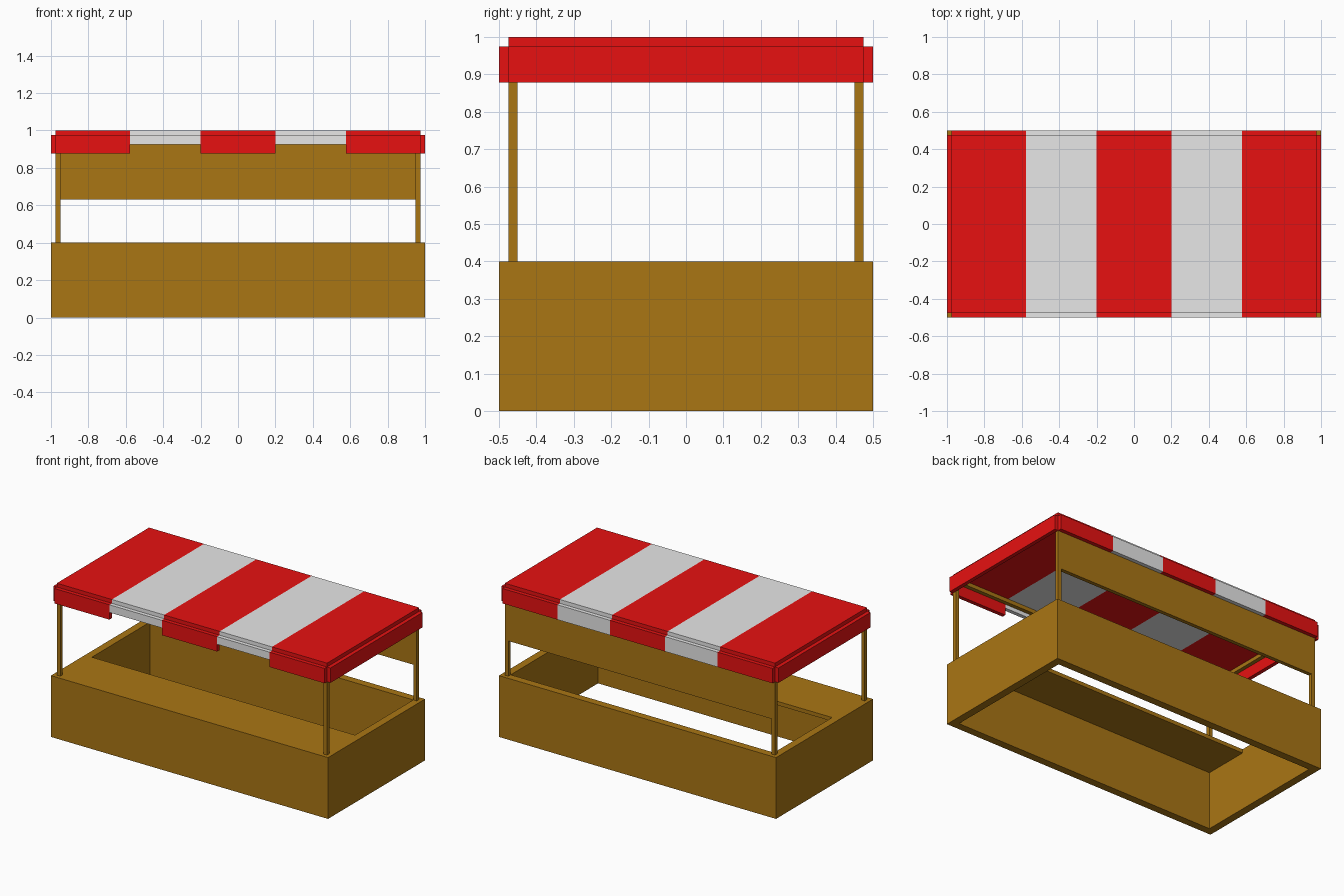
import bpy
import bmesh

cube = bpy.data.objects.get("Cube")
if cube:
    bpy.data.objects.remove(cube, do_unlink=True)


def material(name, rgb):
    m = bpy.data.materials.new(name)
    m.use_nodes = True
    col = (*rgb, 1.0)
    m.diffuse_color = col
    bsdf = next(n for n in m.node_tree.nodes if n.type == 'BSDF_PRINCIPLED')
    bsdf.inputs["Base Color"].default_value = col
    bsdf.inputs["Roughness"].default_value = 0.8
    return m


WOOD = material("brown_wood", (0.40, 0.18, 0.007))
RED = material("red_cloth", (0.82, 0.006, 0.006))
PALE = material("pale_grey_cloth", (0.80, 0.80, 0.80))


def box(name, x, y, z, mat):
    """Box between the given (low, high) ranges."""
    bm = bmesh.new()
    bmesh.ops.create_cube(bm, size=1.0)
    for v in bm.verts:
        v.co = [r[0] if c < 0 else r[1] for c, r in zip(v.co, (x, y, z))]
    me = bpy.data.meshes.new(name)
    bm.to_mesh(me)
    bm.free()
    me.materials.append(mat)
    ob = bpy.data.objects.new(name, me)
    bpy.context.collection.objects.link(ob)
    return ob


def side(s, a, b):
    """Range a..b mirrored to the side s (+1 or -1)."""
    return tuple(sorted((s * a, s * b)))


T = 0.025                     # thickness of frame, cloth and counter
BASE, EAVE, TOP = 0.4, 0.975, 1.0
INNER, OUTER = 0.95, 0.975    # posts across x
YIN, YOUT = 0.45, 0.475       # posts across y

# Open bottomless base: four thick walls and a wide counter at the front
for s, n in ((-1, "front"), (1, "back")):
    box(f"{n}_base_wall", (-1, 1), side(s, 0.45, 0.5), (0, BASE), WOOD)
for s, n in ((-1, "right"), (1, "left")):
    box(f"{n}_base_wall", side(s, 0.95, 1), (-0.45, 0.45), (0, BASE), WOOD)
box("counter", (-0.95, 0.95), (-0.45, -0.15), (BASE - T, BASE), WOOD)

# Corner posts and the beams joining their tops
for sx, nx in ((-1, "right"), (1, "left")):
    for sy, ny in ((-1, "front"), (1, "back")):
        box(f"{ny}_{nx}_post", side(sx, INNER, OUTER), side(sy, YIN, YOUT),
            (BASE, EAVE), WOOD)
    box(f"{nx}_beam", side(sx, INNER, OUTER), (-YIN, YIN), (EAVE - T, EAVE), WOOD)
box("front_beam", (-INNER, INNER), (-YOUT, -YIN), (EAVE - T, EAVE), WOOD)

# Sign board between the back posts
box("back_panel", (-INNER, INNER), (YIN, YOUT), (0.63, EAVE), WOOD)

# Striped roof with valances; pale stripes hang shorter at the front
edges = (-OUTER, -0.578, -0.2, 0.2, 0.578, OUTER)
for i, x in enumerate(zip(edges, edges[1:])):
    mat = PALE if i % 2 else RED
    box(f"roof_stripe_{i + 1}", x, (-YOUT, YOUT), (EAVE, TOP), mat)
    drop = 0.925 if i % 2 else 0.878
    box(f"front_valance_{i + 1}", x, (-0.5, -YOUT), (drop, EAVE), mat)
    box(f"back_valance_{i + 1}", x, (YOUT, 0.5), (0.878, EAVE), mat)
for s, n in ((-1, "right"), (1, "left")):
    box(f"{n}_valance", side(s, OUTER, 1), (-YOUT, YOUT), (0.878, EAVE), RED)
